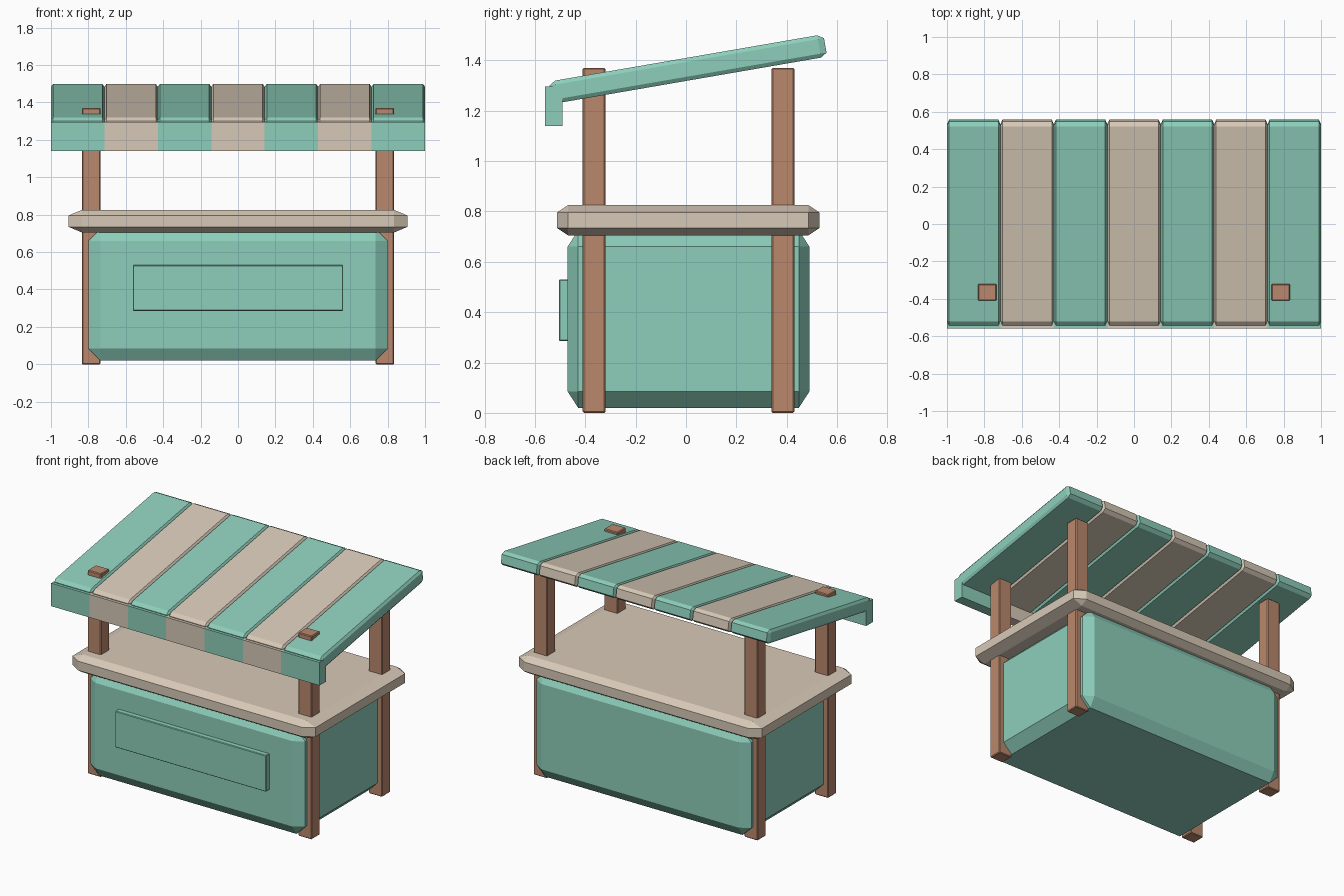
import bpy, bmesh, math
from mathutils import Matrix
from itertools import product

if "Cube" in bpy.data.objects:
    bpy.data.objects.remove(bpy.data.objects["Cube"])


def material(name, srgb):
    m = bpy.data.materials.new(name)
    lin = [((c / 255 + 0.055) / 1.055) ** 2.4 for c in srgb]
    m.diffuse_color = (*lin, 1)
    m.use_nodes = True
    m.node_tree.nodes["Principled BSDF"].inputs["Base Color"].default_value = m.diffuse_color
    return m


GREEN = material("mint green", (141, 206, 186))
CREAM = material("warm cream", (215, 201, 183))
BROWN = material("wood brown", (186, 136, 109))


def finish(name, bm, mats):
    bmesh.ops.recalc_face_normals(bm, faces=bm.faces)
    me = bpy.data.meshes.new(name)
    bm.to_mesh(me)
    bm.free()
    for m in mats:
        me.materials.append(m)
    ob = bpy.data.objects.new(name, me)
    bpy.context.collection.objects.link(ob)
    return ob


def chamfer_box(name, lo, hi, bevel, mat):
    """Box between two corners, chamfered by a different amount on each axis."""
    half = [(b - a) / 2 for a, b in zip(lo, hi)]
    mid = [(a + b) / 2 for a, b in zip(lo, hi)]
    bm = bmesh.new()
    for signs in product((-1, 1), repeat=3):
        for full in range(3):
            bm.verts.new([s * (h - (0 if i == full else b))
                          for i, (s, h, b) in enumerate(zip(signs, half, bevel))])
    bmesh.ops.convex_hull(bm, input=bm.verts)
    bmesh.ops.dissolve_limit(bm, angle_limit=0.01, verts=bm.verts, edges=bm.edges)
    ob = finish(name, bm, [mat])
    ob.location = mid
    return ob


# Stall body, front sign panel and countertop
chamfer_box("body", (-0.80, -0.47, 0.02), (0.80, 0.49, 0.725), (0.065, 0.042, 0.065), GREEN)
chamfer_box("front_panel", (-0.562, -0.505, 0.285), (0.562, -0.44, 0.53), (0.004,) * 3, GREEN)
chamfer_box("countertop", (-0.905, -0.512, 0.705), (0.905, 0.53, 0.825), (0.07, 0.044, 0.029), CREAM)

# Four corner posts
for side, x in (("left", -0.785), ("right", 0.785)):
    for end, y in (("front", -0.365), ("back", 0.385)):
        chamfer_box(f"{end}_{side}_post", (x - 0.05, y - 0.045, 0),
                    (x + 0.05, y + 0.045, 1.37), (0.005,) * 3, BROWN)

# Sloped awning made of seven alternating slats
STRIPES = 7
W = 2 / STRIPES
SLOPE = math.radians(9.8)
L = 0.545 / math.cos(SLOPE)
for i in range(STRIPES):
    x = -1 + W * (i + 0.5)
    slat = chamfer_box(f"awning_slat_{i + 1}", (x - W / 2, -L, -0.045), (x + W / 2, L, 0.045),
                       (0.011, 0.025, 0.016), CREAM if i % 2 else GREEN)
    slat.location = (x, 0.008, 1.365)
    slat.rotation_euler.x = SLOPE

# Striped valance: one bar, cut at each stripe edge
bm = bmesh.new()
bmesh.ops.create_cube(bm, size=1, matrix=Matrix.Translation((0, -0.525, 1.2175))
                      @ Matrix.Diagonal((2, 0.07, 0.155, 1)))
for i in range(1, STRIPES):
    bmesh.ops.bisect_plane(bm, geom=bm.verts[:] + bm.edges[:] + bm.faces[:],
                           plane_co=(-1 + W * i, 0, 0), plane_no=(1, 0, 0))
for f in bm.faces:
    stripe = min(STRIPES - 1, max(0, int((f.calc_center_median().x + 1) / W)))
    f.material_index = stripe % 2
finish("valance", bm, [GREEN, CREAM])
